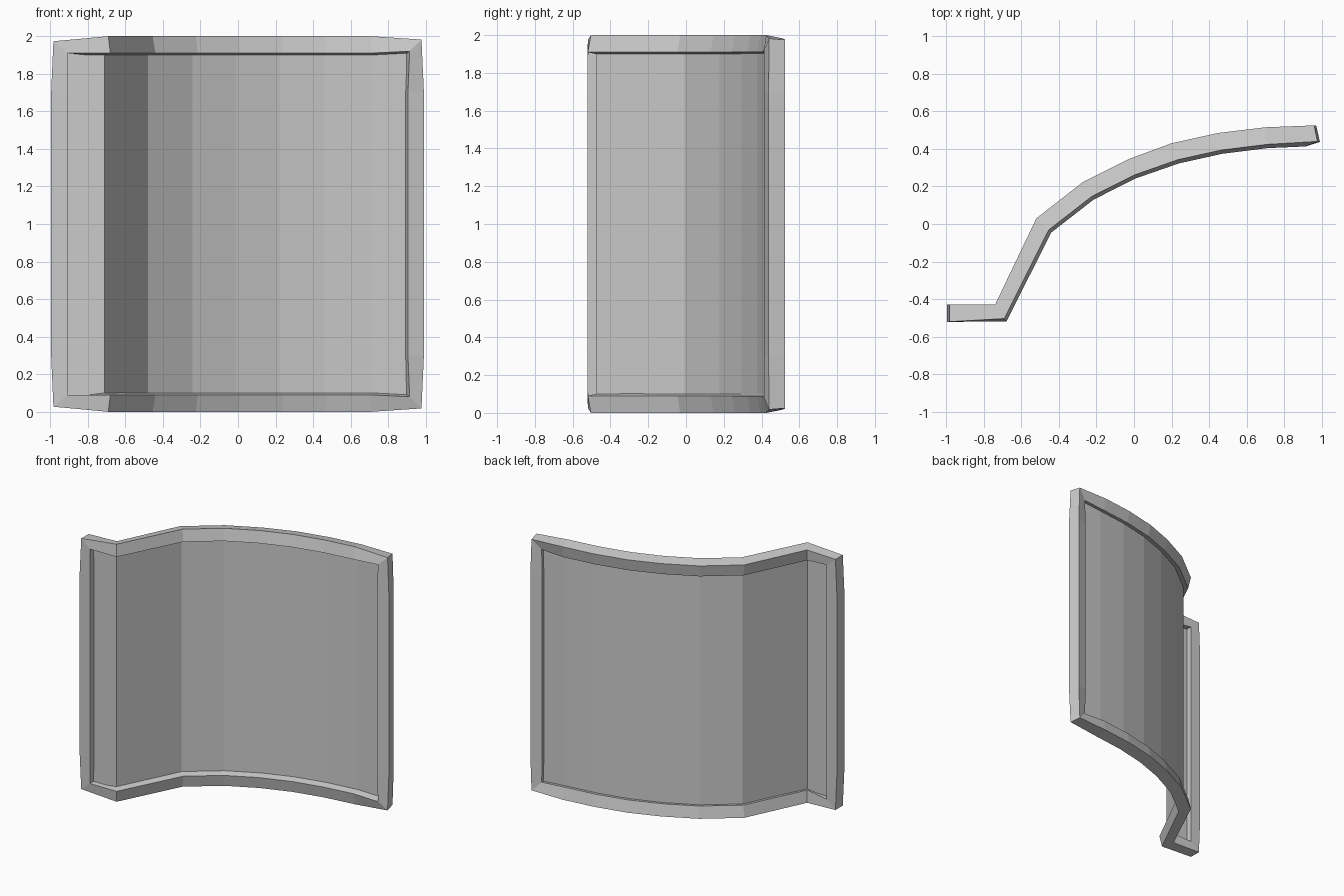
import bpy, bmesh
from mathutils import Vector

if "Cube" in bpy.data.objects:
    bpy.data.objects.remove(bpy.data.objects["Cube"])

# back and front edges of the bent plan profile, left to right (between the corners)
back = [(-.74, -.43), (-.52, .03), (-.27, .225), (-.03, .345), (.20, .43), (.45, .485), (.70, .515)]
front = [(-.68, -.52), (-.44, -.045), (-.215, .13), (.01, .243), (.24, .323), (.47, .374), (.71, .404)]
TILT, DROP = .18, .018


def make(name, bm):
    bmesh.ops.recalc_face_normals(bm, faces=bm.faces[:])
    me = bpy.data.meshes.new(name)
    bm.to_mesh(me)
    bm.free()
    ob = bpy.data.objects.new(name, me)
    bpy.context.collection.objects.link(ob)


def section(b, f):
    """Slightly rolled square bar section: outer back, outer front, inner front, inner back."""
    b, f = Vector(b), Vector(f)
    d = (b - f) * TILT
    return [(*b, 2 - DROP), (*(f + d), 2), (*f, 1.91), (*(b - d), 1.91 - DROP)]


# upper half of the frame loop: left post, mitred corners, bent rail, right post
half = [
    [(-.995, -.43, 1.7), (-.995, -.522, 1.7), (-.905, -.522, 1.7), (-.905, -.43, 1.7)],
    [(-.983, -.43, 1.973), (-.983, -.52, 1.973), (-.908, -.52, 1.91), (-.908, -.43, 1.91)],
    *[section(b, f) for b, f in zip(back, front)],
    [(.96, .525, 1.975), (.977, .44, 1.982), (.914, .413, 1.92), (.89, .50, 1.903)],
    [(.97, .525, 1.7), (.99, .437, 1.7), (.905, .413, 1.7), (.885, .503, 1.7)],
]
lower = [[(x, y, 2 - z) for x, y, z in s] for s in reversed(half)]

# frame
bm = bmesh.new()
loops = [[bm.verts.new(p) for p in s] for s in half + lower]
for i, a in enumerate(loops):
    c = loops[(i + 1) % len(loops)]
    for k in range(4):
        m = (k + 1) % 4
        bm.faces.new((a[k], a[m], c[m], c[k]))
make("border_frame", bm)

# thin panel running along the middle of the frame
mid = [(-.95, -.475)] + [tuple((Vector(b) + Vector(f)) / 2) for b, f in zip(back, front)] + [(.935, .47)]
bm = bmesh.new()
cols = [(bm.verts.new((x, y, .06)), bm.verts.new((x, y, 1.94))) for x, y in mid]
for (a, b), (c, d) in zip(cols, cols[1:]):
    bm.faces.new((a, c, d, b))
make("curved_panel", bm)
